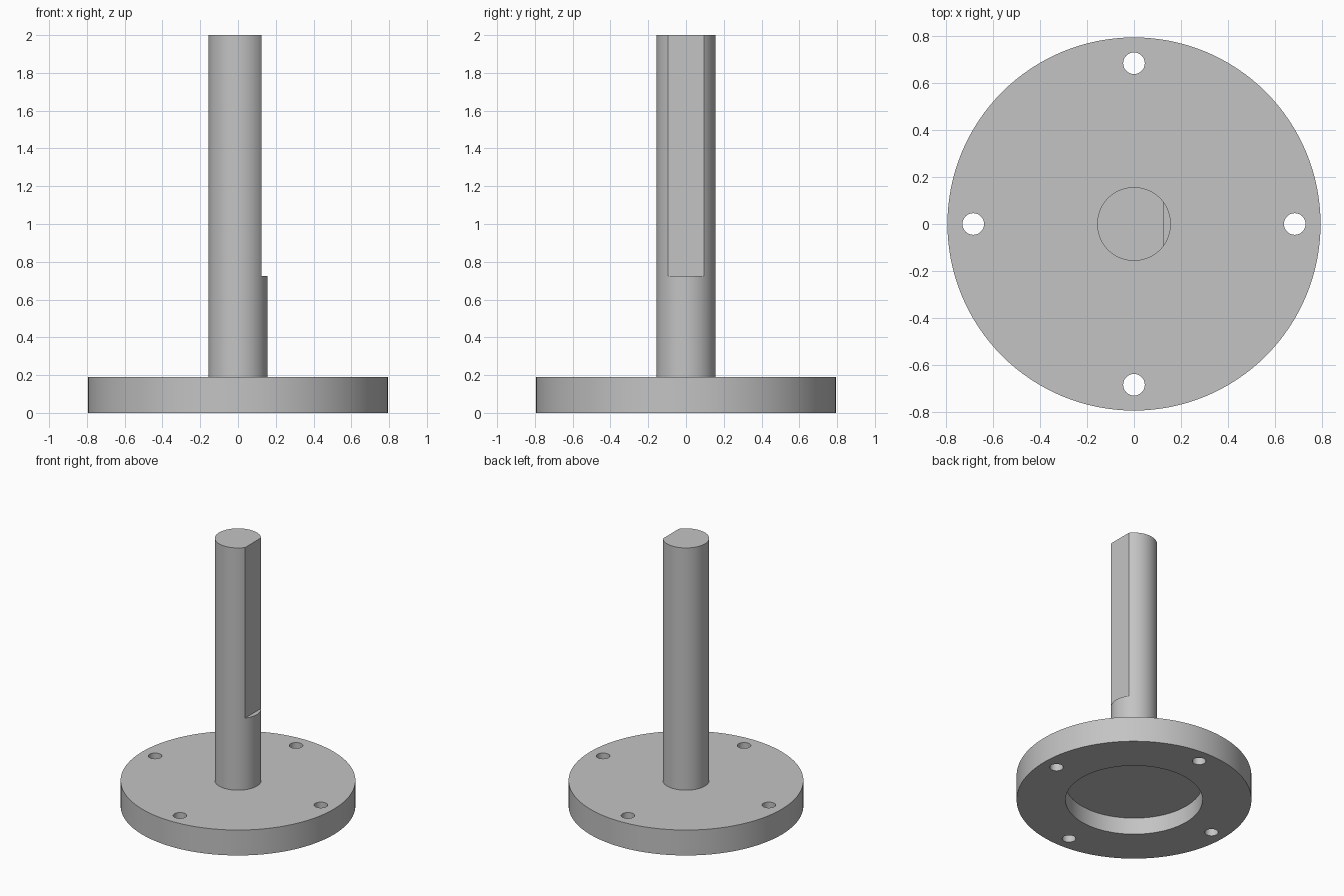
import bpy
import math

FLANGE_R, FLANGE_H = 0.795, 0.19
SHAFT_R, TOP = 0.157, 2.0
RECESS_R, RECESS_D = 0.464, 0.125
HOLE_R, HOLE_RING = 0.046, 0.685
FLAT_X, FLAT_Z = 0.125, 0.725

if "Cube" in bpy.data.objects:
    bpy.data.objects.remove(bpy.data.objects["Cube"], do_unlink=True)

steel = bpy.data.materials.new("grey steel")
steel.use_nodes = True
color = (0.55, 0.55, 0.55, 1)
steel.diffuse_color = color
steel.node_tree.nodes["Principled BSDF"].inputs["Base Color"].default_value = color


def cylinder(name, radius, z0, z1, x=0, y=0, sides=128):
    bpy.ops.mesh.primitive_cylinder_add(vertices=sides, radius=radius, depth=z1 - z0,
                                        location=(x, y, (z0 + z1) / 2))
    obj = bpy.context.object
    obj.name = name
    obj.data.materials.append(steel)
    return obj


def box(name, low, high):
    bpy.ops.mesh.primitive_cube_add(size=1, location=[(a + b) / 2 for a, b in zip(low, high)])
    obj = bpy.context.object
    obj.name = name
    obj.scale = [b - a for a, b in zip(low, high)]
    obj.data.materials.append(steel)
    return obj


def combine(target, tool, operation="DIFFERENCE"):
    """Apply a boolean and discard the tool object."""
    tool.hide_render = True
    bpy.ops.object.select_all(action="DESELECT")
    bpy.context.view_layer.objects.active = target
    target.select_set(True)
    mod = target.modifiers.new(operation.lower(), "BOOLEAN")
    mod.operation = operation
    mod.solver = "EXACT"
    mod.object = tool
    bpy.ops.object.modifier_apply(modifier=mod.name)
    bpy.data.objects.remove(tool, do_unlink=True)


# Shaft with a flat milled along its upper part
shaft = cylinder("shaft", SHAFT_R, FLANGE_H - 0.03, TOP)
combine(shaft, box("flat_cutter", (FLAT_X, -0.3, FLAT_Z), (0.4, 0.3, TOP + 0.1)))

# Round flange joined to the shaft
body = cylinder("flanged_shaft", FLANGE_R, 0, FLANGE_H)
combine(body, shaft, "UNION")

# Recess in the underside
combine(body, cylinder("recess_cutter", RECESS_R, -0.1, RECESS_D))

# Four bolt holes
for i in range(4):
    angle = i * math.pi / 2
    combine(body, cylinder("hole_cutter", HOLE_R, -0.1, FLANGE_H + 0.1,
                           HOLE_RING * math.cos(angle), HOLE_RING * math.sin(angle), 48))

bpy.ops.object.shade_smooth_by_angle(angle=math.radians(30))
